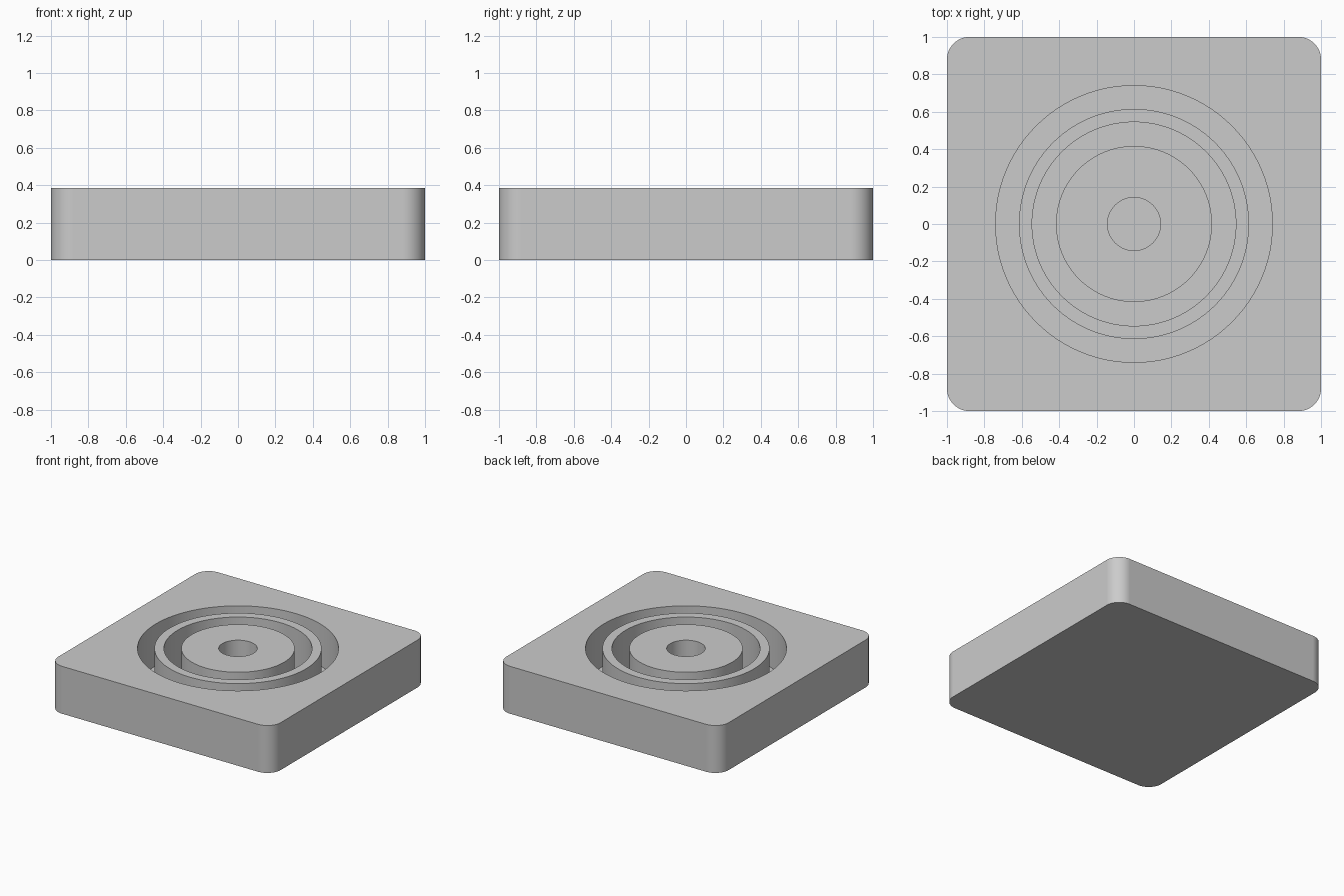
import bpy, bmesh, math
from mathutils import Matrix, Vector

if "Cube" in bpy.data.objects:
    bpy.data.objects.remove(bpy.data.objects["Cube"])

HEIGHT = 0.385
CORNER = 0.12
FLOOR = 0.045          # level of the groove and bore floors
SIDES = 96
GROOVES = [(0.615, 0.74), (0.417, 0.545)]
BORE = 0.142

grey = bpy.data.materials.new("plain_grey")
grey.use_nodes = True
grey.diffuse_color = (0.6, 0.6, 0.6, 1)
grey.node_tree.nodes["Principled BSDF"].inputs["Base Color"].default_value = (0.6, 0.6, 0.6, 1)


def new_object(name, bm):
    bmesh.ops.recalc_face_normals(bm, faces=bm.faces)
    mesh = bpy.data.meshes.new(name)
    bm.to_mesh(mesh)
    bm.free()
    mesh.materials.append(grey)
    obj = bpy.data.objects.new(name, mesh)
    bpy.context.collection.objects.link(obj)
    return obj


def add_tube(bm, inner, outer, low, high):
    """Closed ring with a rectangular section, spun around z."""
    section = [(inner, low), (outer, low), (outer, high), (inner, high)]
    rings = []
    for i in range(SIDES):
        turn = Matrix.Rotation(math.tau * i / SIDES, 3, 'Z')
        rings.append([bm.verts.new(turn @ Vector((r, 0, z))) for r, z in section])
    for i in range(SIDES):
        a, b = rings[i - 1], rings[i]
        for k in range(4):
            bm.faces.new((a[k - 1], a[k], b[k], b[k - 1]))


# Square block with rounded upright corners
bm = bmesh.new()
bmesh.ops.create_cube(bm, size=1)
bmesh.ops.scale(bm, vec=(2, 2, HEIGHT), verts=bm.verts)
bmesh.ops.translate(bm, vec=(0, 0, HEIGHT / 2), verts=bm.verts)
upright = [e for e in bm.edges if abs(e.verts[0].co.z - e.verts[1].co.z) > 0.1]
bmesh.ops.bevel(bm, geom=upright, offset=CORNER, segments=12, profile=0.5, affect='EDGES')
block = new_object("grooved_block", bm)

# Cutter for the two ring grooves and the centre bore
bm = bmesh.new()
top = HEIGHT + 0.1
for inner, outer in GROOVES:
    add_tube(bm, inner, outer, FLOOR, top)
bmesh.ops.create_cone(bm, cap_ends=True, segments=SIDES, radius1=BORE, radius2=BORE,
                      depth=top - FLOOR,
                      matrix=Matrix.Translation((0, 0, (top + FLOOR) / 2)))
cutter = new_object("groove_cutter", bm)
cutter.hide_render = True

cut = block.modifiers.new("cut_grooves", 'BOOLEAN')
cut.operation = 'DIFFERENCE'
cut.solver = 'EXACT'
cut.object = cutter

bpy.ops.object.select_all(action='DESELECT')
block.select_set(True)
bpy.context.view_layer.objects.active = block
bpy.ops.object.modifier_apply(modifier=cut.name)
bpy.data.objects.remove(cutter)

# Smooth round walls, crisp rims
bpy.ops.object.shade_smooth_by_angle(angle=math.radians(30))
weighted = block.modifiers.new("even_shading", 'WEIGHTED_NORMAL')
weighted.keep_sharp = True
